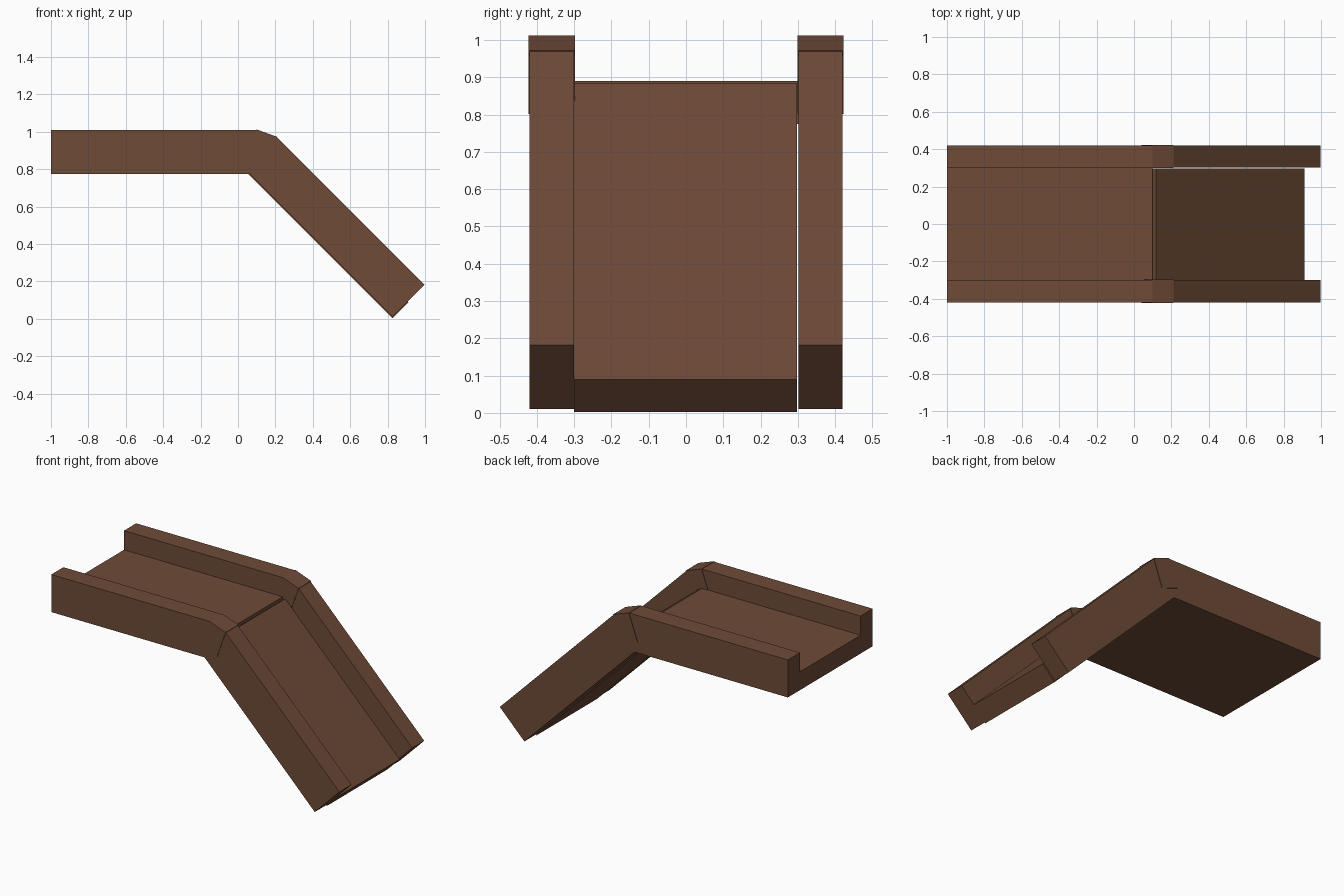
import bpy, bmesh

cube = bpy.data.objects.get("Cube")
if cube:
    bpy.data.objects.remove(cube, do_unlink=True)

brown = bpy.data.materials.new("brown_wood")
brown.use_nodes = True
color = (0.156, 0.069, 0.038, 1)
brown.diffuse_color = color
brown.node_tree.nodes["Principled BSDF"].inputs["Base Color"].default_value = color


def prism(name, profile, y0, y1):
    """Extrude an x-z profile from y0 to y1."""
    bm = bmesh.new()
    face = bm.faces.new([bm.verts.new((x, y0, z)) for x, z in profile])
    ext = bmesh.ops.extrude_face_region(bm, geom=[face])
    moved = [v for v in ext["geom"] if isinstance(v, bmesh.types.BMVert)]
    bmesh.ops.translate(bm, vec=(0, y1 - y0, 0), verts=moved)
    bmesh.ops.recalc_face_normals(bm, faces=bm.faces)
    mesh = bpy.data.meshes.new(name)
    bm.to_mesh(mesh)
    bm.free()
    mesh.materials.append(brown)
    obj = bpy.data.objects.new(name, mesh)
    bpy.context.collection.objects.link(obj)
    return obj


def channel(name, x0, x1, bottom, floor, top, inner, outer):
    """Flat trough with a U-shaped section running along x."""
    section = [(-outer, bottom), (outer, bottom), (outer, top), (inner, top),
               (inner, floor), (-inner, floor), (-inner, top), (-outer, top)]
    bm = bmesh.new()
    face = bm.faces.new([bm.verts.new((x0, y, z)) for y, z in section])
    ext = bmesh.ops.extrude_face_region(bm, geom=[face])
    moved = [v for v in ext["geom"] if isinstance(v, bmesh.types.BMVert)]
    bmesh.ops.translate(bm, vec=(x1 - x0, 0, 0), verts=moved)
    bmesh.ops.recalc_face_normals(bm, faces=bm.faces)
    mesh = bpy.data.meshes.new(name)
    bm.to_mesh(mesh)
    bm.free()
    mesh.materials.append(brown)
    bpy.context.collection.objects.link(bpy.data.objects.new(name, mesh))


def ramp(start, end, low, high):
    """45 degree slab: start/end are x-z limits, low/high are x+z limits."""
    corners = [(start, low), (end, low), (end, high), (start, high)]
    return [((s + d) / 2, (s - d) / 2) for d, s in corners]


# Level trough
channel("level_trough", -1.0, 0.10, 0.775, 0.89, 1.01, 0.30, 0.42)

# Sloping floor
prism("ramp_floor", ramp(-0.765, 0.823, 0.829, 1.001), -0.30, 0.298)

# Sloping side rails and the tilted joint blocks at the bend
joint = [(0.10, 1.012), (0.21, 0.972), (0.15, 0.802), (0.04, 0.842)]
for side, a, b in (("right", -0.42, -0.30), ("left", 0.302, 0.42)):
    prism(side + "_ramp_rail", ramp(-0.76, 0.815, 0.837, 1.178), a, b)
    grow = 0.003
    prism(side + "_joint_block", joint, a - grow, b + grow)
